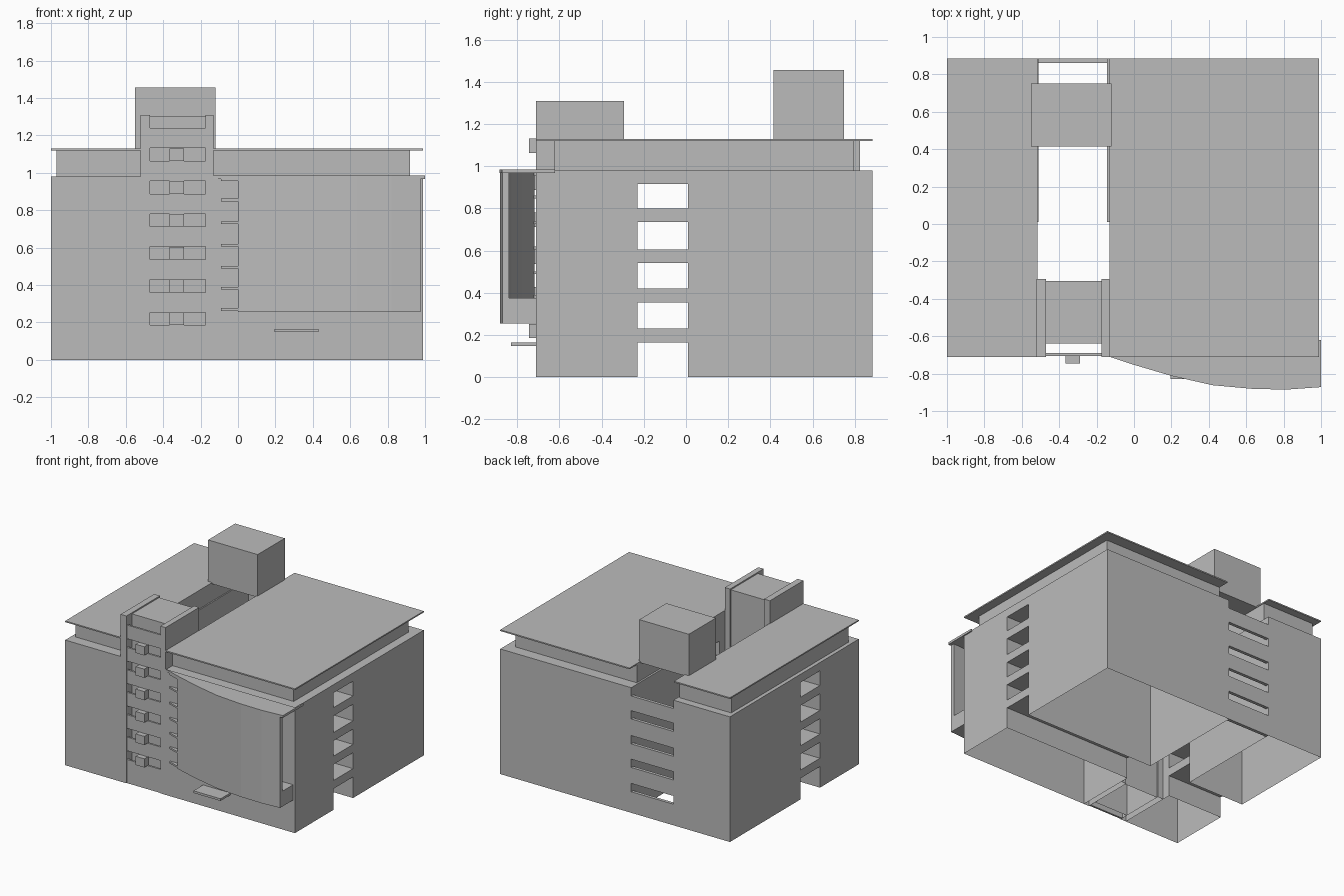
import bpy, bmesh
from mathutils import Vector

cube = bpy.data.objects.get("Cube")
if cube:
    bpy.data.objects.remove(cube, do_unlink=True)

grey = bpy.data.materials.new("plain_grey")
grey.use_nodes = True
COLOUR = (0.5, 0.5, 0.5, 1)
grey.diffuse_color = COLOUR
grey.node_tree.nodes["Principled BSDF"].inputs["Base Color"].default_value = COLOUR


def prism(name, outline, z0, z1, open_bottom=False):
    """Extrude a plan outline from z0 up to z1."""
    bm = bmesh.new()
    base = bm.faces.new([bm.verts.new((x, y, z0)) for x, y in outline])
    res = bmesh.ops.extrude_face_region(bm, geom=[base], use_keep_orig=True)
    for v in res["geom"]:
        if isinstance(v, bmesh.types.BMVert):
            v.co.z = z1
    bmesh.ops.recalc_face_normals(bm, faces=bm.faces[:])
    if open_bottom:
        low = [f for f in bm.faces if all(abs(v.co.z - z0) < 1e-5 for v in f.verts)]
        bmesh.ops.delete(bm, geom=low, context='FACES')
    mesh = bpy.data.meshes.new(name)
    bm.to_mesh(mesh)
    bm.free()
    mesh.materials.append(grey)
    obj = bpy.data.objects.new(name, mesh)
    bpy.context.collection.objects.link(obj)
    return obj


def box(name, x0, x1, y0, y1, z0, z1, open_bottom=False):
    return prism(name, [(x0, y0), (x1, y0), (x1, y1), (x0, y1)], z0, z1, open_bottom)


FRONT, BACK, DECK, ROOF = -0.71, 0.885, 0.98, 1.12
GAP0, GAP1 = -0.23, 0.01
WEST, EAST = -0.52, -0.13

# Four main blocks, hollow underneath
box("front_right_block", -1, WEST, FRONT, GAP0, 0, DECK, True)
box("back_right_block", -1, WEST + 0.01, GAP1, BACK, 0, DECK, True)
box("front_left_block", EAST, 0.99, FRONT, GAP0, 0, DECK, True)
box("back_left_block", EAST - 0.015, 0.99, GAP1, BACK, 0, DECK, True)

# Floor slabs in the recess between front and back blocks
for i, z in enumerate((0.165, 0.355, 0.54, 0.735, 0.915)):
    box(f"right_recess_slab_{i}", -1, WEST, GAP0, GAP1, z, z + 0.065)
    box(f"left_recess_slab_{i}", EAST, 0.99, GAP0, GAP1, z, z + 0.065)

# Thin panels closing the back of the central gap
for i, (a, b) in enumerate(((0, 0.165), (0.23, 0.355), (0.42, 0.54),
                            (0.605, 0.735), (0.80, 0.915))):
    box(f"back_panel_{i}", WEST + 0.01, EAST - 0.015, 0.86, BACK, a, b)

# Inset top storey and thin overhanging roofs
box("right_top_storey", -0.97, WEST, -0.625, 0.825, DECK, ROOF)
box("left_top_storey", EAST, 0.92, -0.625, 0.795, DECK, ROOF)
box("right_roof", -1, WEST + 0.005, FRONT, BACK, ROOF, ROOF + 0.01)
box("left_roof", EAST, 0.99, FRONT, BACK, ROOF, ROOF + 0.01)
box("back_roof_tower", -0.55, -0.12, 0.415, 0.75, ROOF, 1.455)

# Front stair tower: side walls, set-back core, spandrels and small boxes
IN0, IN1 = -0.47, -0.175
box("tower_right_wall", WEST, IN0, FRONT, -0.295, 0, 1.31, True)
box("tower_left_wall", IN1, EAST, FRONT, -0.295, 0, 1.31, True)
box("tower_core", IN0, IN1, -0.64, -0.305, 0, 1.30, True)
for i in range(7):
    top = 0.185 + 0.1755 * i
    box(f"tower_spandrel_{i}", IN0, IN1, -0.705, -0.69, max(0, top - 0.107), top)
    if i < 6:
        box(f"small_box_{i}", -0.365, -0.29, -0.745, -0.69, top, top + 0.068)
box("tower_base_panel", IN0, IN1, -0.705, -0.69, 0, 0.1)

# Bowed front: shared plan curve, sampled by straight pieces
CURVE = [(-0.13, -0.71), (0, -0.753), (0.2, -0.812), (0.42, -0.862),
         (0.64, -0.882), (0.82, -0.885), (1.0, -0.872)]


def curve_y(x):
    for (xa, ya), (xb, yb) in zip(CURVE, CURVE[1:]):
        if x <= xb:
            return ya + (yb - ya) * (x - xa) / (xb - xa)
    return CURVE[-1][1]


def bow(x0, x1, inset=0.0):
    xs = [x0] + [x for x, y in CURVE if x0 < x < x1] + [x1]
    return [(x, min(curve_y(x) + inset, FRONT)) for x in xs]


canopy = CURVE + [(1.0, -0.62), (0.99, -0.62), (0.99, FRONT)]
prism("bow_canopy", canopy, 0.967, 0.985)
outer = bow(0, 0.975, 0.003)
inner = bow(0, 0.975, 0.035)
prism("bow_wall", outer + inner[::-1], 0.255, 0.967)
prism("bow_floor", inner + [(0.975, FRONT), (0, FRONT)], 0.255, 0.375)

# Wedge fins beside the bowed wall
for i, z in enumerate((0.262, 0.375, 0.488, 0.605, 0.725, 0.847, 0.955)):
    prism(f"side_fin_{i}", bow(-0.09, 0.01, 0.003) + [(0.01, FRONT), (-0.09, FRONT)],
          z, z + 0.014)

# Entrance canopy
box("entrance_canopy", 0.195, 0.43, -0.83, FRONT, 0.148, 0.165)
